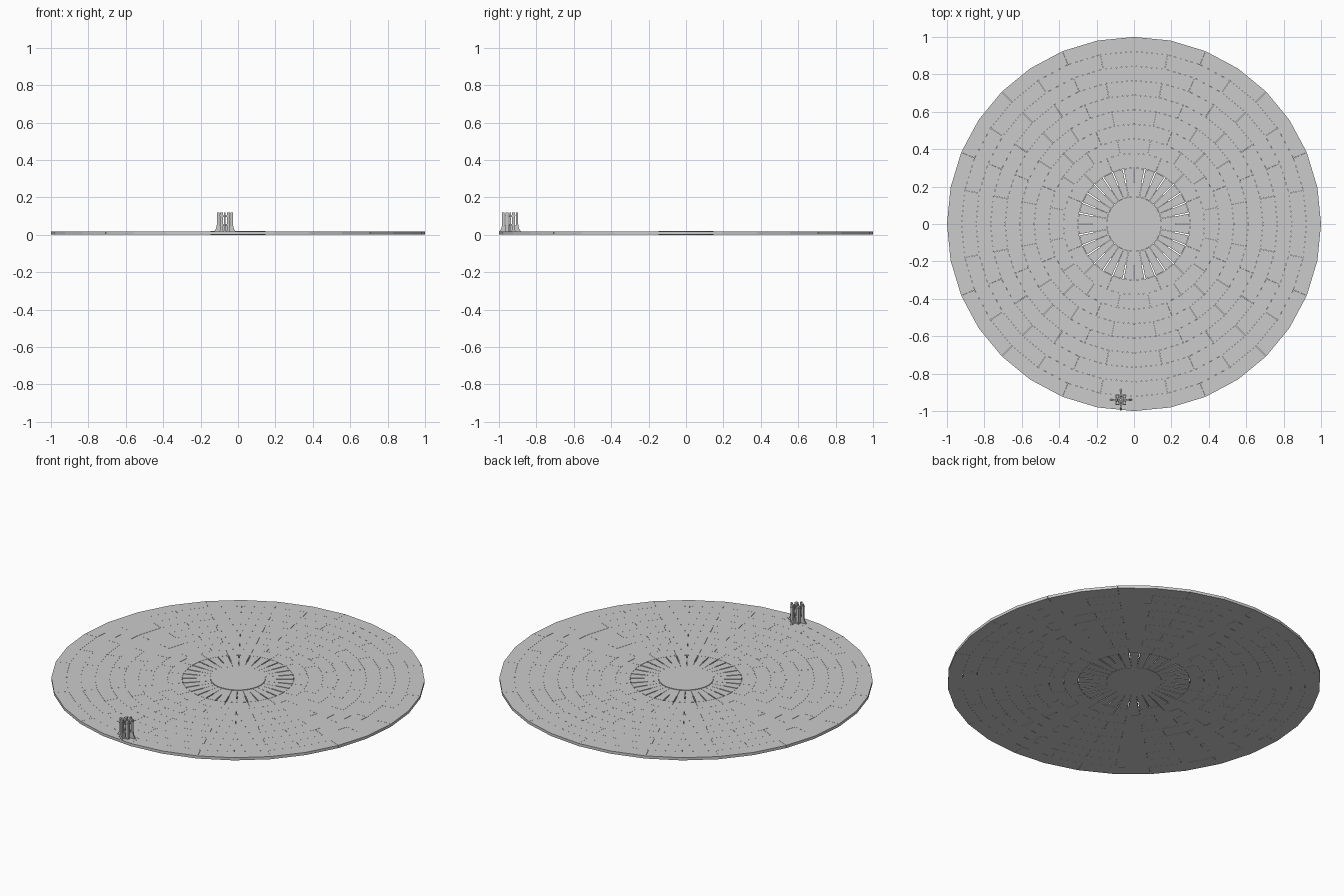
import bpy, bmesh, math
from mathutils import Vector

if "Cube" in bpy.data.objects:
    bpy.data.objects.remove(bpy.data.objects["Cube"])

N = 32                      # sides of the floor
STEP = 2 * math.pi / N
Z0, Z1 = 0.001, 0.017       # slab bottom and top


def make(name, bm):
    bmesh.ops.recalc_face_normals(bm, faces=bm.faces)
    me = bpy.data.meshes.new(name)
    bm.to_mesh(me)
    bm.free()
    ob = bpy.data.objects.new(name, me)
    bpy.context.collection.objects.link(ob)
    return ob


def prism(bm, pts, z0, z1):
    lo = [bm.verts.new((x, y, z0)) for x, y in pts]
    hi = [bm.verts.new((x, y, z1)) for x, y in pts]
    bm.faces.new(lo[::-1])
    bm.faces.new(hi)
    for i in range(len(pts)):
        j = (i + 1) % len(pts)
        bm.faces.new((lo[i], lo[j], hi[j], hi[i]))


def tile(bm, r0, r1, a0, span, gap):
    """Paving slab spanning several segments, with a parallel joint."""
    def pt(r, k):
        a = a0 + k * STEP
        side = gap if k == 0 else -gap if k == span else 0
        a += side / r
        return (r * math.cos(a), r * math.sin(a))
    pts = [pt(r1, k) for k in range(span + 1)]
    pts += [pt(r0, k) for k in range(span, -1, -1)]
    prism(bm, pts, Z0, Z1)


# Staggered rings of paving slabs
bm = bmesh.new()
RINGS = 9
width = 0.7 / RINGS
for i in range(RINGS):
    r0 = 0.3 + i * width
    for k in range(0, N, 2):
        tile(bm, r0 + 0.0004, r0 + width, (k + (i % 2)) * STEP, 2, 0.0004)
make("paving_rings", bm)

# Inner ring of wedges with open slots
bm = bmesh.new()
for k in range(N):
    a = k * STEP
    pts = []
    for r, g, s in ((0.148, .0004, 1), (0.22, .0007, 1), (0.222, .003, 1), (0.299, .003, 1),
                    (0.299, .003, -1), (0.222, .003, -1), (0.22, .0007, -1), (0.148, .0004, -1)):
        t = a + s * g / r + (STEP if s < 0 else 0)
        pts.append((r * math.cos(t), r * math.sin(t)))
    prism(bm, pts, Z0, Z1)
make("inner_wedges", bm)

# Centre stone, slightly proud of the paving
bm = bmesh.new()
prism(bm, [(0.147 * math.cos(k * STEP), 0.147 * math.sin(k * STEP)) for k in range(N)], 0, 0.020)
make("centre_stone", bm)

# Small pedestal near the front edge
C = Vector((-0.07, -0.94, 0))
TOP = 0.118


def box(bm, cx, cy, sx, sy, z0, z1):
    prism(bm, [(C.x + cx + u * sx / 2, C.y + cy + v * sy / 2)
               for u, v in ((-1, -1), (1, -1), (1, 1), (-1, 1))], z0, z1)


bm = bmesh.new()
for u in (-1, 1):
    for v in (-1, 1):
        box(bm, u * 0.018, v * 0.018, 0.016, 0.016, Z1, TOP)
        box(bm, u * 0.018, v * 0.018, 0.021, 0.021, 0.10, 0.106)
        box(bm, u * 0.018, v * 0.018, 0.021, 0.021, Z1, 0.024)
make("pedestal_posts", bm)

# Cross-shaped fins with flared feet
bm = bmesh.new()
profile = [(0.004, Z1), (0.058, Z1), (0.048, 0.032), (0.043, 0.055), (0.043, TOP), (0.03, TOP),
           (0.03, 0.05), (0.004, 0.05)]
for q in range(4):
    d = Vector((math.cos(q * math.pi / 2), math.sin(q * math.pi / 2), 0))
    n = Vector((-d.y, d.x, 0)) * 0.004
    sides = []
    for s in (-1, 1):
        sides.append([bm.verts.new(C + d * r + n * s + Vector((0, 0, z))) for r, z in profile])
    bm.faces.new(sides[0])
    bm.faces.new(sides[1][::-1])
    for i in range(len(profile)):
        j = (i + 1) % len(profile)
        bm.faces.new((sides[0][i], sides[0][j], sides[1][j], sides[1][i]))
make("pedestal_fins", bm)

# Ties between the posts
bm = bmesh.new()
for z in (0.05, 0.095):
    for s in (-1, 1):
        box(bm, 0, s * 0.018, 0.05, 0.006, z, z + 0.008)
        box(bm, s * 0.018, 0, 0.006, 0.05, z, z + 0.008)
make("pedestal_ties", bm)
